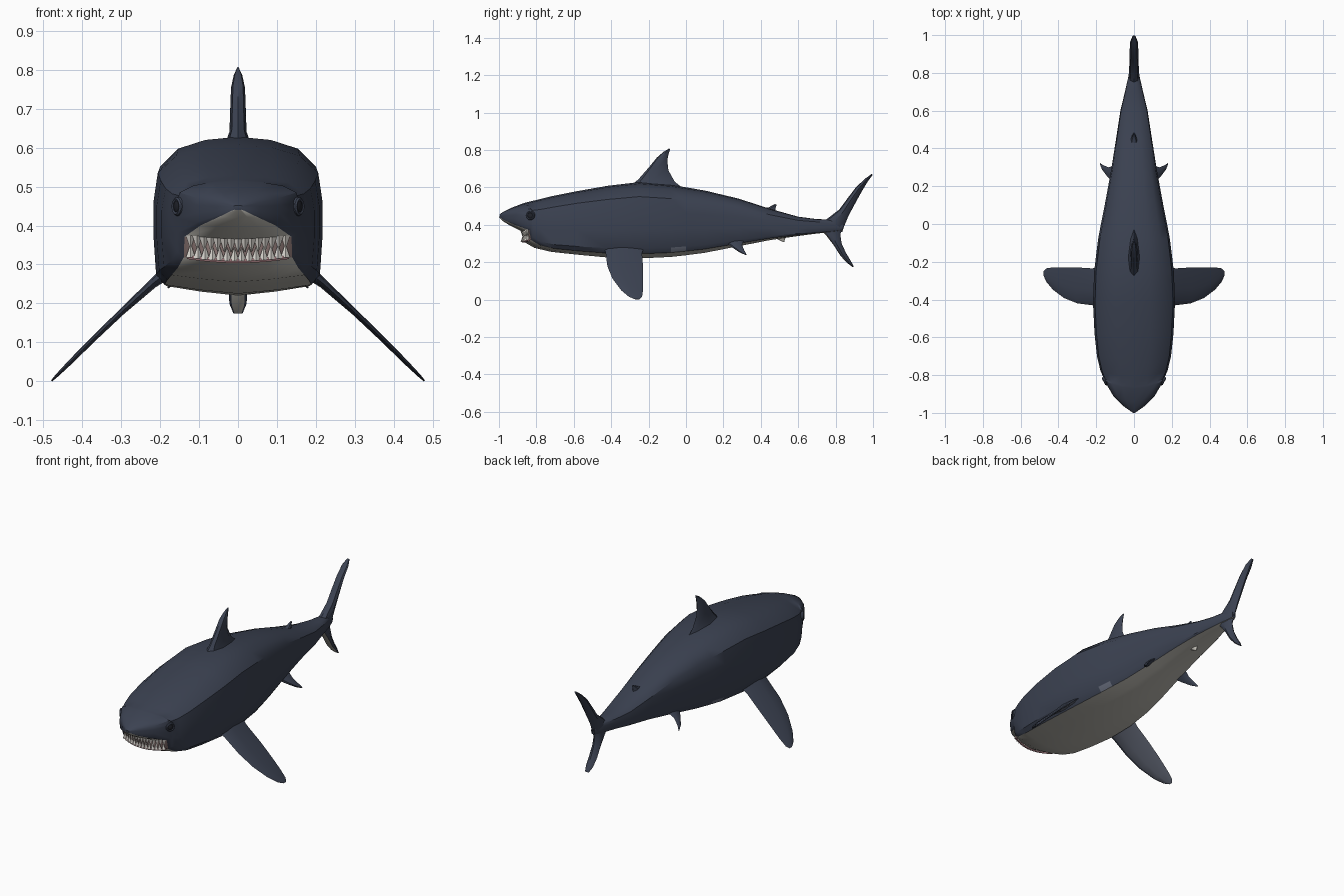
import bpy, bmesh, math
from mathutils import Vector, Matrix

if "Cube" in bpy.data.objects:
    bpy.data.objects.remove(bpy.data.objects["Cube"])


def material(name, r, g, b):
    m = bpy.data.materials.new(name)
    m.use_nodes = True
    m.diffuse_color = (r, g, b, 1)
    bsdf = m.node_tree.nodes["Principled BSDF"]
    bsdf.inputs["Base Color"].default_value = (r, g, b, 1)
    bsdf.inputs["Roughness"].default_value = 0.7
    return m


SLATE = material("slate_blue", 0.044, 0.054, 0.083)
PALE = material("belly_grey", 0.5, 0.485, 0.44)
UNDER = material("fin_underside_blue", 0.125, 0.14, 0.185)
TOOTH = material("tooth_ivory", 0.76, 0.73, 0.68)
GUM = material("gum_pink", 0.5, 0.27, 0.29)
MOUTH = material("mouth_flesh", 0.3, 0.21, 0.2)
EYE = material("eye_black", 0.014, 0.016, 0.023)


def finish(name, bm, mats, mirror=False, angle=35):
    bmesh.ops.recalc_face_normals(bm, faces=bm.faces)
    mesh = bpy.data.meshes.new(name)
    bm.to_mesh(mesh)
    bm.free()
    for m in mats:
        mesh.materials.append(m)
    ob = bpy.data.objects.new(name, mesh)
    bpy.context.collection.objects.link(ob)
    bpy.ops.object.select_all(action='DESELECT')
    ob.select_set(True)
    bpy.context.view_layer.objects.active = ob
    bpy.ops.object.shade_smooth_by_angle(angle=math.radians(angle))
    if mirror:
        ob.modifiers.new("Mirror", 'MIRROR').use_mirror_merge = False
    return ob


def loft(rings, rule=None):
    """Skin closed rings of points; rule(ring, side) picks a material."""
    bm = bmesh.new()
    rows = [[bm.verts.new(p) for p in ring] for ring in rings]
    n = len(rows[0])
    for i in range(len(rows) - 1):
        for j in range(n):
            k = (j + 1) % n
            f = bm.faces.new((rows[i][j], rows[i][k], rows[i + 1][k], rows[i + 1][j]))
            f.material_index = rule(i, j) if rule else 0
    bm.faces.new(rows[0])
    bm.faces.new(rows[-1])
    return bm


# Body: boxy half section (width factor, height factor), top to bottom
HALF = [(0, 1), (0.4, 0.98), (0.73, 0.925), (0.95, 0.81), (1, 0.62),
        (1, 0.38), (0.97, 0.13), (0.87, 0.06), (0.45, 0.025), (0, 0)]
SECTION = HALF + [(-x, z) for x, z in HALF[-2:0:-1]]
# y, half width, top, bottom, backward sweep of the sides
STATIONS = [
    (-1, 0.012, 0.452, 0.44, 0.005), (-0.98, 0.055, 0.468, 0.42, 0.015),
    (-0.94, 0.11, 0.488, 0.395, 0.03), (-0.872, 0.158, 0.514, 0.362, 0.045),
    (-0.862, 0.16, 0.517, 0.306, 0.045), (-0.81, 0.178, 0.53, 0.276, 0.035),
    (-0.72, 0.196, 0.552, 0.255, 0.02), (-0.58, 0.209, 0.58, 0.24, 0),
    (-0.42, 0.217, 0.608, 0.225, 0), (-0.25, 0.211, 0.628, 0.22, 0),
    (-0.08, 0.19, 0.613, 0.228, 0), (0, 0.175, 0.6, 0.237, 0),
    (0.1, 0.155, 0.583, 0.25, 0),
    (0.28, 0.122, 0.54, 0.285, 0), (0.45, 0.095, 0.485, 0.318, 0),
    (0.6, 0.072, 0.443, 0.34, 0), (0.7, 0.048, 0.43, 0.353, 0),
    (0.78, 0.03, 0.428, 0.36, 0), (0.84, 0.01, 0.41, 0.37, 0)]


def body_rule(i, j):
    side = min(j, len(SECTION) - 1 - j)
    if side >= 7:
        return 2 if i == 3 else 1
    # small pale flank patch behind the pectoral fins
    return 3 if side == 6 and i == 10 else 0


body_rings = [[(w * x, y + bow * x * x, lo + (hi - lo) * z) for x, z in SECTION]
              for y, w, hi, lo, bow in STATIONS]
finish("body", loft(body_rings, body_rule), [SLATE, PALE, MOUTH, UNDER])

# Fins: rows of (leading point, trailing point, half thickness)
LENS = [(0, 0), (0.09, 0.72), (0.4, 1), (0.8, 0.6), (1, 0),
        (0.8, -0.6), (0.4, -1), (0.09, -0.72)]


def fin(name, rows, normal, mats, rule=None, mirror=False):
    n = Vector(normal).normalized()
    rings = [[Vector(a).lerp(Vector(b), c) + n * t * h for c, t in LENS]
             for a, b, h in rows]
    return finish(name, loft(rings, rule), mats, mirror)


def upright(*rows):
    return [((0, a, b), (0, c, d), h) for a, b, c, d, h in rows]


SIDEWAYS = (1, 0, 0)
fin("dorsal_fin", upright(
    (-0.29, 0.61, -0.01, 0.59, 0.036), (-0.25, 0.648, -0.06, 0.63, 0.022),
    (-0.2, 0.705, -0.094, 0.69, 0.02), (-0.155, 0.76, -0.1, 0.745, 0.018),
    (-0.12, 0.79, -0.093, 0.78, 0.011), (-0.09, 0.808, -0.085, 0.802, 0.002)),
    SIDEWAYS, [SLATE])
fin("second_dorsal_fin", upright(
    (0.38, 0.49, 0.49, 0.46, 0.022), (0.44, 0.492, 0.477, 0.482, 0.014),
    (0.475, 0.511, 0.485, 0.508, 0.003)), SIDEWAYS, [SLATE])
fin("anal_fin", upright(
    (0.46, 0.335, 0.54, 0.345, 0.016), (0.495, 0.32, 0.53, 0.325, 0.01),
    (0.518, 0.308, 0.525, 0.308, 0.003)), SIDEWAYS, [PALE])
fin("tail_upper_lobe", upright(
    (0.7, 0.39, 0.835, 0.36, 0.028), (0.755, 0.432, 0.845, 0.39, 0.028),
    (0.82, 0.482, 0.87, 0.45, 0.025), (0.865, 0.543, 0.905, 0.515, 0.024),
    (0.91, 0.602, 0.938, 0.575, 0.023), (0.96, 0.648, 0.972, 0.632, 0.02),
    (0.993, 0.672, 0.998, 0.666, 0.008)), SIDEWAYS, [SLATE])
# the lower lobe has a pale leading edge
fin("tail_lower_lobe", upright(
    (0.7, 0.39, 0.84, 0.385, 0.022), (0.75, 0.342, 0.825, 0.35, 0.025),
    (0.79, 0.29, 0.832, 0.3, 0.025), (0.825, 0.235, 0.855, 0.25, 0.025),
    (0.862, 0.195, 0.882, 0.205, 0.022), (0.89, 0.174, 0.897, 0.176, 0.012)),
    SIDEWAYS, [SLATE, PALE], lambda i, j: int(j in (0, 7)))


# Paired fins; the lower side of the pectorals is paler
def drooping(*rows):
    return [((x, a, z), (x, b, z), h) for x, z, a, b, h in rows]


fin("pectoral_fins", drooping(
    (0.17, 0.29, -0.44, -0.22, 0.02), (0.22, 0.25, -0.43, -0.235, 0.012),
    (0.3, 0.177, -0.42, -0.23, 0.008), (0.37, 0.11, -0.392, -0.229, 0.007),
    (0.43, 0.05, -0.347, -0.23, 0.006), (0.465, 0.015, -0.305, -0.235, 0.004),
    (0.479, 0.001, -0.272, -0.25, 0.002)),
    (1, 0, 1), [SLATE, UNDER], lambda i, j: int(4 <= j <= 6), True)
fin("pelvic_fins", [
    ((0.09, 0.2, 0.315), (0.1, 0.31, 0.32), 0.014),
    ((0.135, 0.245, 0.28), (0.135, 0.3, 0.292), 0.01),
    ((0.165, 0.285, 0.254), (0.165, 0.312, 0.262), 0.007),
    ((0.18, 0.318, 0.239), (0.18, 0.324, 0.241), 0.002)],
    (1, 0, 0.8), [SLATE], mirror=True)

# Eyes: low dark lens in a raised slate rim, turned with the head's side
SOCKET = Matrix.Translation((0.155, -0.832, 0.449)) @ Matrix.Rotation(-0.5, 4, 'Z')
bm = bmesh.new()
bmesh.ops.create_uvsphere(bm, u_segments=16, v_segments=10, radius=0.018)
bmesh.ops.transform(bm, verts=bm.verts, matrix=SOCKET @ Matrix.Diagonal((0.4, 1, 1, 1)))
finish("eyes", bm, [EYE], True)

rim = [(0.026, -0.01), (0.024, 0.003), (0.02, 0.007), (0.015, 0.005), (0.015, -0.01)]
bm = bmesh.new()
loops = [[bm.verts.new(SOCKET @ Vector((d, r * math.cos(a), r * math.sin(a))))
          for a in (k * math.tau / 16 for k in range(16))] for r, d in rim]
for inner, outer in zip(loops, loops[1:]):
    for k in range(16):
        bm.faces.new((inner[k - 1], inner[k], outer[k], outer[k - 1]))
finish("eye_rims", bm, [SLATE], True)


# Mouth: teeth and gums follow the curve of the jaw
def jaw_point(x, z):
    return Vector((x, -0.872 + 0.045 * (x / 0.158) ** 2, z + 0.6 * x * x))


def teeth(name, z, direction, count):
    bm = bmesh.new()
    for k in range(count):
        x = 0.262 * ((k + 0.5) / count - 0.5)
        place = Matrix.Translation(jaw_point(x, z + direction * 0.014))
        if direction < 0:
            place = place @ Matrix.Rotation(math.pi, 4, 'X')
        bmesh.ops.create_cone(bm, cap_ends=True, segments=4, radius1=0.012,
                              radius2=0.001, depth=0.034, matrix=place)
    finish(name, bm, [TOOTH], angle=10)


teeth("upper_teeth", 0.363, -1, 15)
teeth("lower_teeth", 0.312, 1, 14)


def gum(name, z, radius, mat):
    rings = []
    for k in range(13):
        p = jaw_point(0.262 * (k / 12 - 0.5), z)
        rings.append([p + Vector((0, math.cos(a), math.sin(a))) * radius
                      for a in (s * math.tau / 6 for s in range(6))])
    finish(name, loft(rings), [mat])


gum("lower_gum", 0.309, 0.006, GUM)
gum("upper_gum", 0.366, 0.004, PALE)
